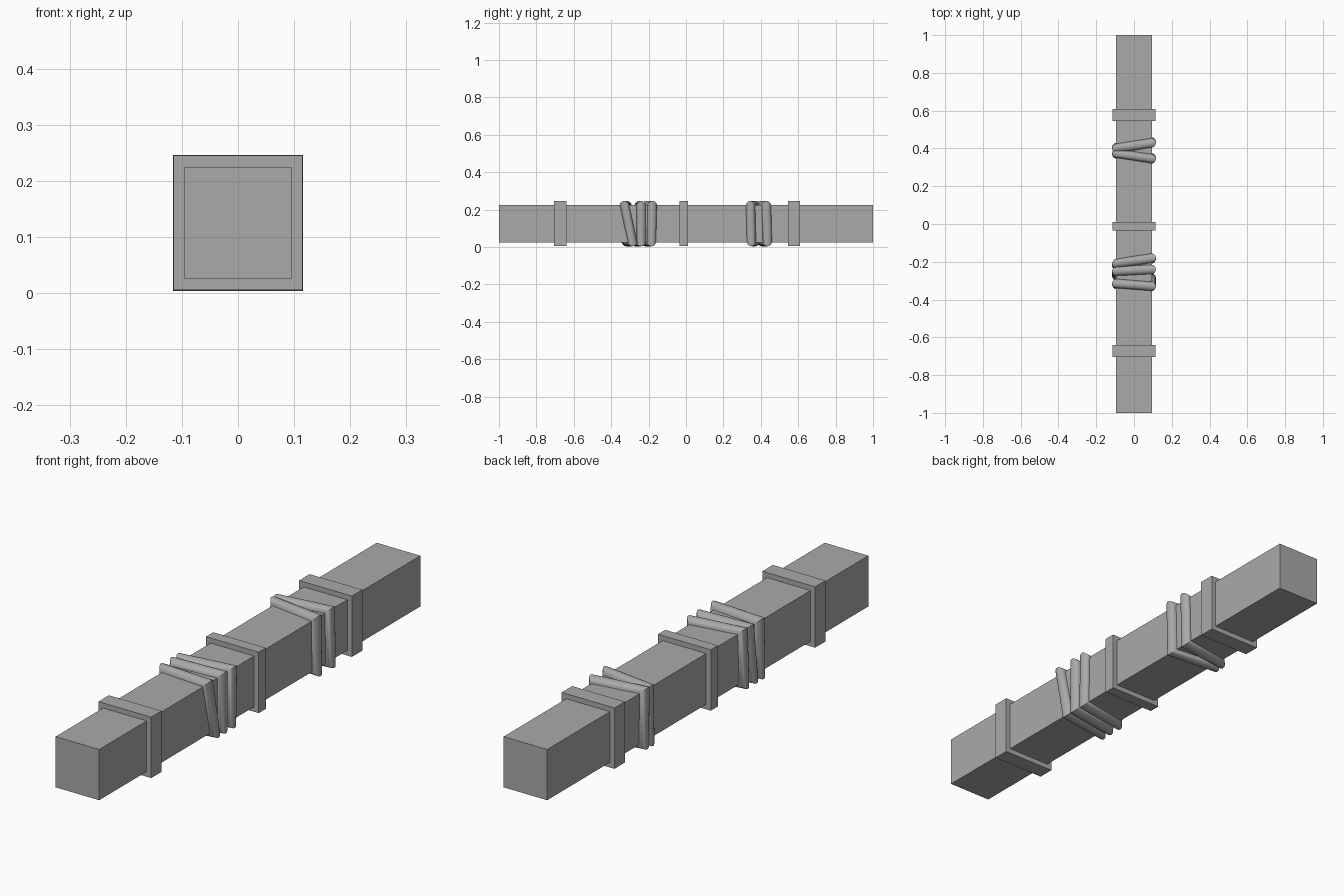
import bpy, bmesh, math

cube = bpy.data.objects.get("Cube")
if cube:
    bpy.data.objects.remove(cube, do_unlink=True)

HALF_W, HALF_H, MID_Z = 0.095, 0.1, 0.125

grey = bpy.data.materials.new("plain_grey")
grey.use_nodes = True
colour = (0.4, 0.4, 0.4, 1)
grey.diffuse_color = colour
grey.node_tree.nodes["Principled BSDF"].inputs["Base Color"].default_value = colour


def finish(name, bm):
    bmesh.ops.recalc_face_normals(bm, faces=bm.faces)
    mesh = bpy.data.meshes.new(name)
    bm.to_mesh(mesh)
    bm.free()
    mesh.materials.append(grey)
    obj = bpy.data.objects.new(name, mesh)
    bpy.context.collection.objects.link(obj)
    return obj


def box(name, y0, y1, grow=0.0):
    bm = bmesh.new()
    bmesh.ops.create_cube(bm, size=2)
    for v in bm.verts:
        v.co = (v.co.x * (HALF_W + grow), y1 if v.co.y > 0 else y0,
                MID_Z + v.co.z * (HALF_H + grow))
    return finish(name, bm)


def rope_loop(name, corner_ys, radius=0.025, sides=20):
    """Round cord with mitred corners: top left, top right, bottom right, bottom left."""
    bm = bmesh.new()
    rings = []
    for (sx, sz), y in zip(((-1, 1), (1, 1), (1, -1), (-1, -1)), corner_ys):
        ring = []
        for i in range(sides):
            a = math.tau * i / sides
            out = radius * math.cos(a) - 0.004
            ring.append(bm.verts.new((sx * (HALF_W + out), y + radius * math.sin(a),
                                      MID_Z + sz * (HALF_H + out))))
        rings.append(ring)
    for k in range(4):
        a, b = rings[k], rings[(k + 1) % 4]
        for i in range(sides):
            j = (i + 1) % sides
            bm.faces.new((a[i], a[j], b[j], b[i]))
    obj = finish(name, bm)
    bpy.ops.object.select_all(action='DESELECT')
    obj.select_set(True)
    bpy.context.view_layer.objects.active = obj
    bpy.ops.object.shade_smooth_by_angle(angle=math.radians(35))


# Beam and its three bands
box("beam", -1, 1)
box("front_band", -0.705, -0.64, 0.02)
box("middle_band", -0.035, 0.01, 0.02)
box("back_band", 0.545, 0.61, 0.02)

# Cord wrapped round the beam in two places
rope_loop("front_rope_first", (-0.315, -0.33, -0.285, -0.32))
rope_loop("front_rope_second", (-0.25, -0.24, -0.24, -0.275))
rope_loop("front_rope_third", (-0.21, -0.18, -0.185, -0.22))
rope_loop("back_rope_first", (0.375, 0.345, 0.35, 0.37))
rope_loop("back_rope_second", (0.40, 0.43, 0.435, 0.405))
